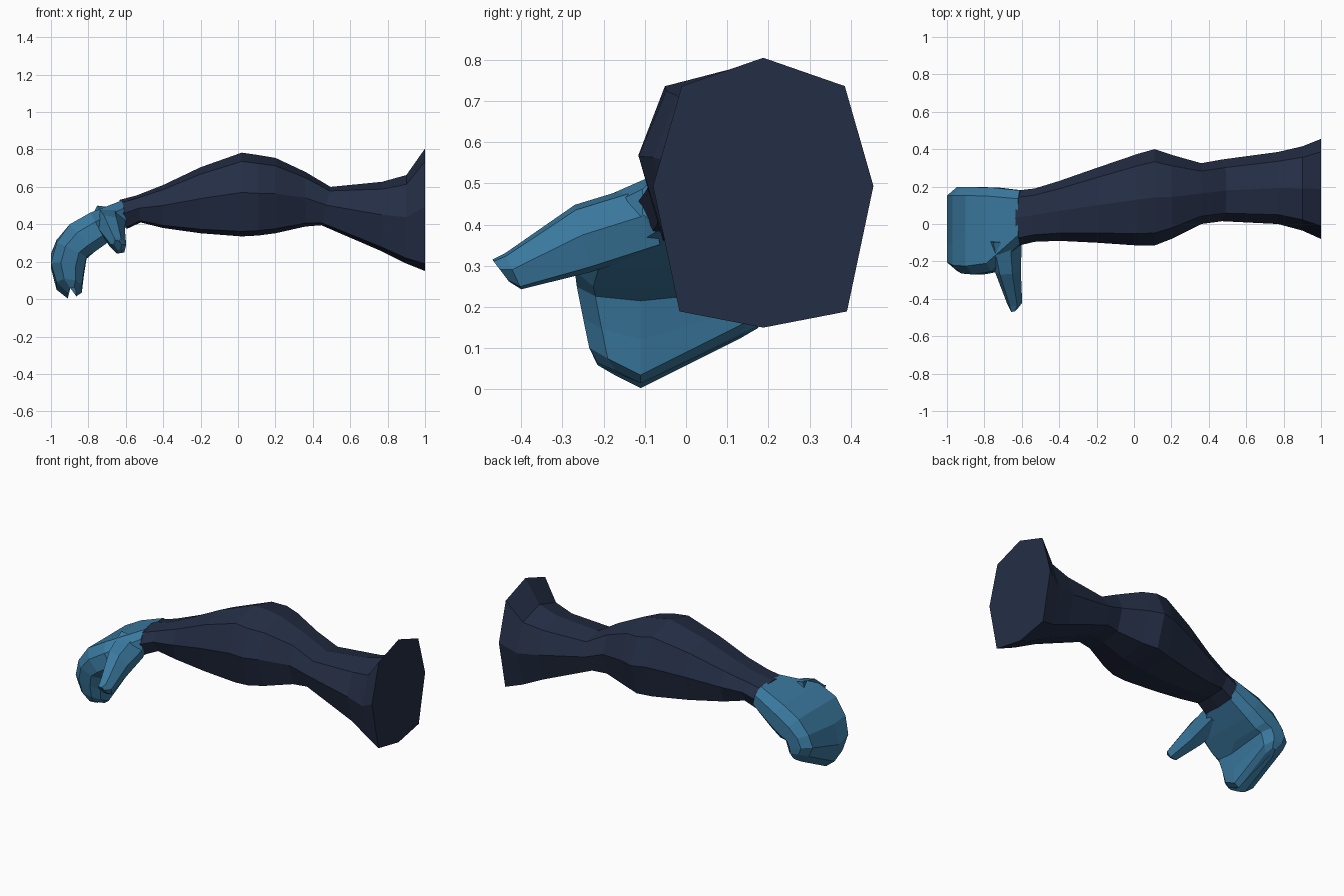
import bpy, bmesh

if "Cube" in bpy.data.objects:
    bpy.data.objects.remove(bpy.data.objects["Cube"])


def material(name, rgb):
    m = bpy.data.materials.new(name)
    m.diffuse_color = (*rgb, 1)
    m.use_nodes = True
    m.node_tree.nodes["Principled BSDF"].inputs["Base Color"].default_value = m.diffuse_color
    return m


NAVY = material("navy cloth", (0.0176, 0.027, 0.060))
BLUE = material("blue glove", (0.042, 0.19, 0.345))


def loft(name, rings, mat):
    """Skin a list of equal-length point rings and cap both ends."""
    bm = bmesh.new()
    loops = [[bm.verts.new(p) for p in r] for r in rings]
    n = len(rings[0])
    for a, b in zip(loops, loops[1:]):
        for i in range(n):
            j = (i + 1) % n
            bm.faces.new((a[i], a[j], b[j], b[i]))
    bm.faces.new(loops[0])
    bm.faces.new(loops[-1])
    bmesh.ops.recalc_face_normals(bm, faces=bm.faces)
    me = bpy.data.meshes.new(name)
    bm.to_mesh(me)
    bm.free()
    me.materials.append(mat)
    ob = bpy.data.objects.new(name, me)
    bpy.context.collection.objects.link(ob)
    return ob


# Sleeve: eight-sided rings (x, y min, y max, z min, z max), tilt leans the wrist ring
PROFILE = [(0, 1), (.74, .79), (1, .05), (.76, -.88), (0, -1), (-.76, -.88), (-1, .05), (-.74, .79)]
SLEEVE = [(-.615, -.115, .18, .375, .53, -.02), (-.53, -.095, .19, .41, .555, -.01),
          (-.40, -.09, .23, .38, .61, 0), (-.20, -.10, .30, .352, .705, 0),
          (.02, -.115, .375, .335, .783, 0), (.11, -.115, .40, .34, .77, 0),
          (.20, -.08, .37, .352, .755, 0), (.36, .0, .325, .388, .68, 0),
          (.47, .015, .345, .395, .60, .025), (.77, .0, .385, .255, .627, 0),
          (.90, -.035, .415, .19, .663, 0), (1, -.08, .455, .15, .805, 0)]


def sleeve_ring(x, y0, y1, z0, z1, tilt):
    return [(x + tilt * v, (y0 + y1) / 2 + u * (y1 - y0) / 2, (z0 + z1) / 2 + v * (z1 - z0) / 2)
            for u, v in PROFILE]


loft("sleeve", [sleeve_ring(*s) for s in SLEEVE], NAVY)

# Mitten hand: back point, palm point (x, z), y range, slope of the pointed tip
HAND = [((-.62, .528), (-.59, .39), -.105, .18, 0),
        ((-.79, .462), (-.70, .30), -.255, .195, 0),
        ((-.90, .40), (-.77, .25), -.27, .197, 0),
        ((-.97, .29), (-.81, .215), -.265, .197, .1),
        ((-1.0, .165), (-.825, .12), -.25, .197, .3),
        ((-.97, .05), (-.835, .035), -.235, .195, .5),
        ((-.91, .003), (-.865, .015), -.215, .175, .5)]


def hand_ring(back, palm, y0, y1, slope):
    b, mid = .045, -.11 if slope else (y0 + y1) / 2
    across = [(y0 + b, 0), (mid, 0), (y1 - b, 0), (y1, .3), (y1, .75),
              (y1 - b, 1), (mid, 1), (y0 + b, 1), (y0, .75), (y0, .3)]
    return [(back[0] + t * (palm[0] - back[0]), y,
             back[1] + t * (palm[1] - back[1]) + slope * abs(y + .11)) for y, t in across]


loft("mitten_hand", [hand_ring(*s) for s in HAND], BLUE)

# Thumb: six-sided rings (y, x min, x max, z min, z max)
THUMB = [(-.08, -.79, -.60, .34, .50), (-.25, -.745, -.605, .285, .448), (-.42, -.68, -.598, .243, .33),
         (-.45, -.665, -.622, .262, .315)]
HEX = [(-.6, 1), (.35, .85), (1, .1), (.75, -.85), (-.2, -1), (-1, .1)]
loft("thumb", [[((a + b) / 2 + u * (b - a) / 2, y - .02 * v, (c + d) / 2 + v * (d - c) / 2)
                for u, v in HEX] for y, a, b, c, d in THUMB], BLUE)
